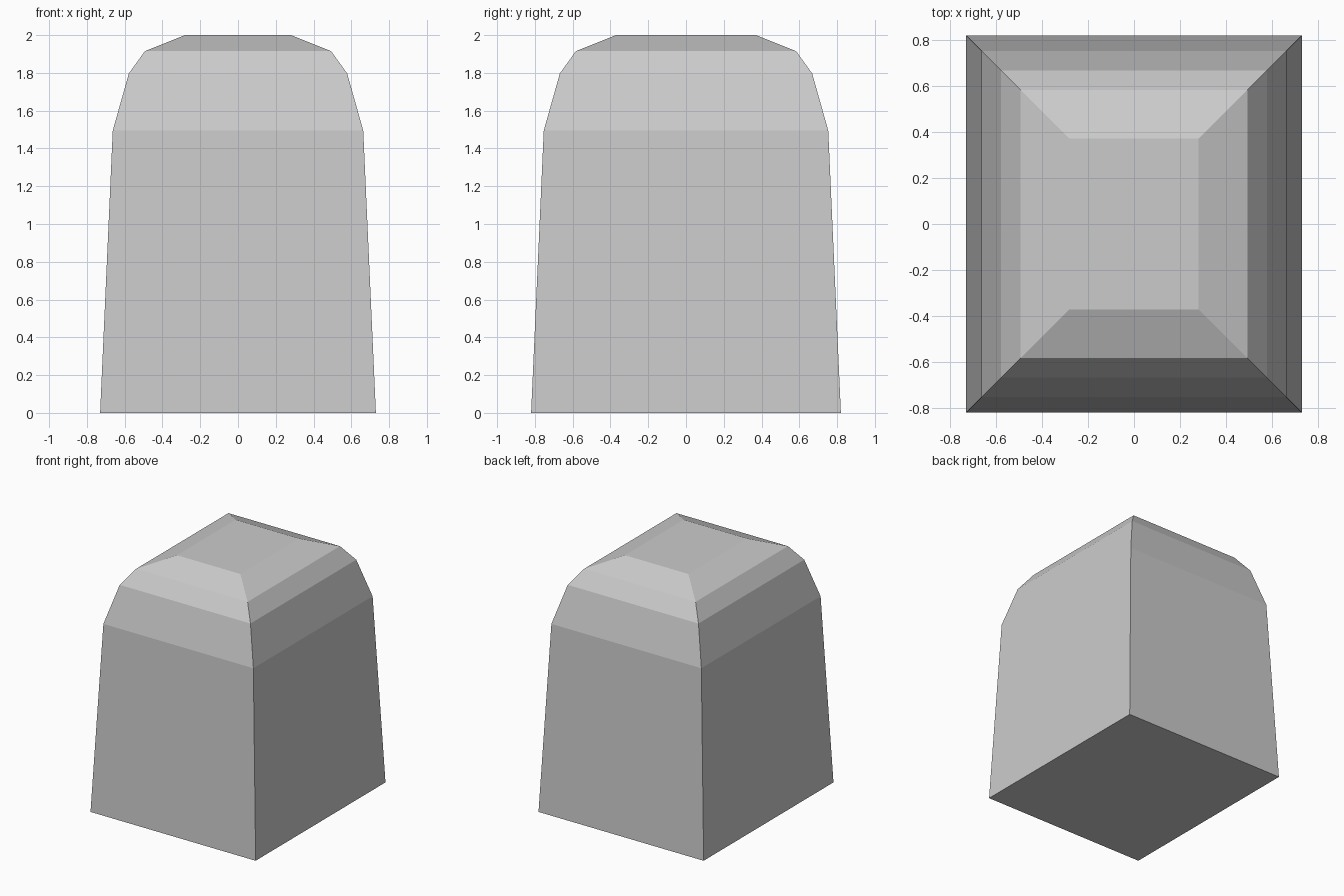
import bpy
import bmesh

if "Cube" in bpy.data.objects:
    bpy.data.objects.remove(bpy.data.objects["Cube"])

# Half width in x, half depth in y, height: tapered body, then rounded-off top
SECTIONS = [
    (0.73, 0.82, 0.0),
    (0.663, 0.753, 1.495),
    (0.578, 0.668, 1.797),
    (0.493, 0.583, 1.915),
    (0.281, 0.371, 2.0),
]
CORNERS = [(-1, -1), (1, -1), (1, 1), (-1, 1)]

bm = bmesh.new()
rings = [[bm.verts.new((sx * hx, sy * hy, z)) for sx, sy in CORNERS]
         for hx, hy, z in SECTIONS]

# Side bands between neighbouring sections
for low, high in zip(rings, rings[1:]):
    for i in range(4):
        j = (i + 1) % 4
        bm.faces.new((low[i], low[j], high[j], high[i]))

# Flat base and top
bm.faces.new(rings[0][::-1])
bm.faces.new(rings[-1])

mesh = bpy.data.meshes.new("domed_block")
bm.to_mesh(mesh)
bm.free()
block = bpy.data.objects.new("domed_block", mesh)
bpy.context.collection.objects.link(block)
